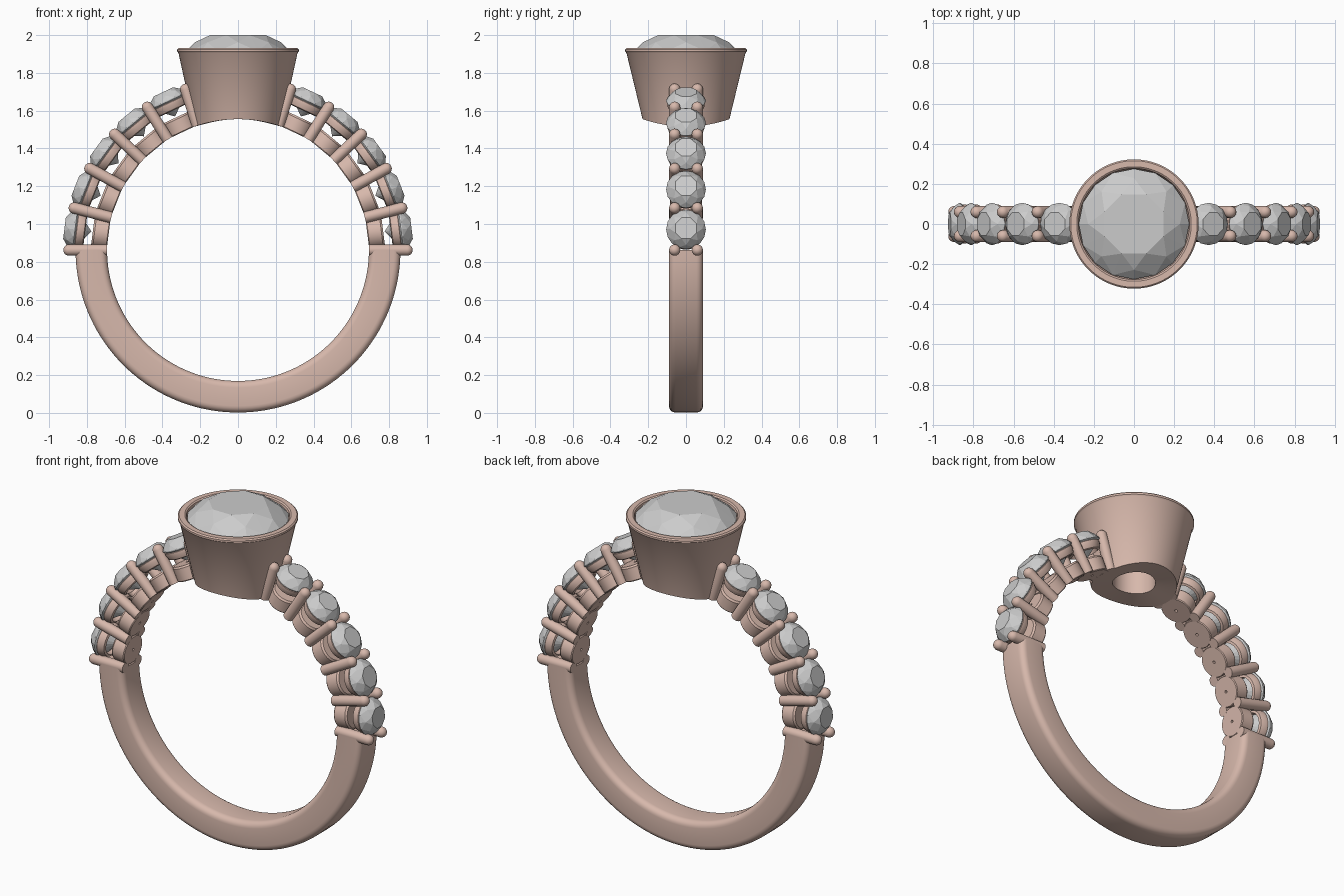
import bpy, bmesh, math
from mathutils import Matrix, Vector

if "Cube" in bpy.data.objects:
    bpy.data.objects.remove(bpy.data.objects["Cube"])

CZ, RIN, ROUT = 0.862, 0.693, 0.86     # ring centre height, inner and outer radius
STEP = math.radians(14.4)              # angle between neighbouring prongs

gold = bpy.data.materials.new("rose_gold")
gold.diffuse_color = (0.68, 0.48, 0.41, 1)
gold.use_nodes = True
gold.node_tree.nodes["Principled BSDF"].inputs["Base Color"].default_value = gold.diffuse_color


def finish(name, bm, mat=None, smooth=True):
    bmesh.ops.remove_doubles(bm, verts=bm.verts, dist=1e-5)
    bmesh.ops.recalc_face_normals(bm, faces=bm.faces)
    me = bpy.data.meshes.new(name)
    bm.to_mesh(me)
    bm.free()
    ob = bpy.data.objects.new(name, me)
    bpy.context.collection.objects.link(ob)
    if mat:
        me.materials.append(mat)
    if smooth:
        bpy.ops.object.select_all(action='DESELECT')
        ob.select_set(True)
        bpy.context.view_layer.objects.active = ob
        bpy.ops.object.shade_smooth_by_angle(angle=math.radians(35))
    return ob


def lathe(bm, profile, mat=Matrix(), seg=32, closed=False):
    """Turn (radius, height) points around local z."""
    rings = [[bm.verts.new(mat @ Vector((r * math.cos(2 * math.pi * i / seg),
                                         r * math.sin(2 * math.pi * i / seg), z)))
              for i in range(seg)] for r, z in profile]
    pairs = list(zip(rings, rings[1:] + rings[:1]))
    for a, b in pairs if closed else pairs[:-1]:
        for i in range(seg):
            j = (i + 1) % seg
            bm.faces.new((a[i], a[j], b[j], b[i]))
    return rings


def brilliant(bm, r, girdle, top, culet, mat=Matrix()):
    """Round brilliant cut made as the hull of its facet corners."""
    h = top - girdle
    pts = [(0, 0, culet)]
    for n, rad, z, off in ((16, r, girdle - 0.06 * r, 0), (16, r, girdle, 0),
                           (8, r * 0.83, girdle + h * 0.55, 0), (8, r * 0.58, top, 0.5)):
        for i in range(n):
            a = 2 * math.pi * (i + off) / n
            pts.append((rad * math.cos(a), rad * math.sin(a), z))
    vs = [bm.verts.new(mat @ Vector(p)) for p in pts]
    bmesh.ops.convex_hull(bm, input=vs)


def radial(angle, y=0):
    """Frame whose z axis points outward from the ring centre."""
    return Matrix.Translation((0, y, CZ)) @ Matrix.Rotation(math.pi / 2 - angle, 4, 'Y')


# Shank: rounded section swept round the lower half
bm = bmesh.new()
W, CR = 0.09, 0.035
section = []
for cx, cy, start in ((ROUT - CR, W - CR, 0), (RIN + CR, W - CR, 90),
                      (RIN + CR, CR - W, 180), (ROUT - CR, CR - W, 270)):
    for k in range(6):
        a = math.radians(start + 18 * k)
        section.append((cx + CR * math.cos(a), cy + CR * math.sin(a)))
N = 72
rings = []
for i in range(N + 1):
    a = math.pi + math.pi * i / N
    rings.append([bm.verts.new((r * math.cos(a), y, CZ + r * math.sin(a))) for r, y in section])
for p, q in zip(rings, rings[1:]):
    for k in range(len(section)):
        m = (k + 1) % len(section)
        bm.faces.new((p[k], p[m], q[m], q[k]))
bm.faces.new(rings[0])
bm.faces.new(rings[-1])
finish("shank", bm, gold)

# Bezel: tapered cup, its underside following the finger hole
bm = bmesh.new()
rings = lathe(bm, [(0.23, 1.54), (0.315, 1.905), (0.322, 1.913), (0.322, 1.924), (0.315, 1.931),
                   (0.285, 1.931), (0.277, 1.925), (0.272, 1.895), (0.115, 1.70), (0.115, 1.54)],
              seg=96, closed=True)
for v in rings[0] + rings[-1]:
    v.co.z = CZ + math.sqrt(RIN ** 2 - v.co.x ** 2)
finish("bezel", bm, gold)

# Centre stone
bm = bmesh.new()
brilliant(bm, 0.275, 1.915, 2.0, 1.70)
finish("centre_stone", bm, smooth=False)

# Shoulder settings on both sides
prongs, bases, collars, stones = (bmesh.new() for _ in range(4))
PR, TIP = 0.03, 0.925
bar = [(0, RIN), (PR, RIN)] + [(PR * math.cos(math.radians(t)), TIP - PR + PR * math.sin(math.radians(t)))
                               for t in range(0, 91, 15)]
for side in (0, 1):
    def at(a):
        return math.pi - a if side else a
    for i in range(6):
        for y in (-0.06, 0.06):
            lathe(prongs, bar, radial(at(i * STEP), y), 16)
    for i in range(5):
        m = radial(at((i + 0.5) * STEP))
        lathe(bases, [(0.008, 0.69), (0.082, 0.69), (0.086, 0.695), (0.086, 0.765),
                      (0.078, 0.775), (0.008, 0.775)], m, closed=True)
        lathe(collars, [(0.075, 0.815), (0.088, 0.82), (0.098, 0.845), (0.098, 0.86),
                        (0.092, 0.866), (0.07, 0.84)], m, closed=True)
        brilliant(stones, 0.105, 0.876, 0.926, 0.782, m)
finish("shoulder_prongs", prongs, gold)
finish("shoulder_bases", bases, gold)
finish("shoulder_collars", collars, gold)
finish("shoulder_stones", stones, smooth=False)
